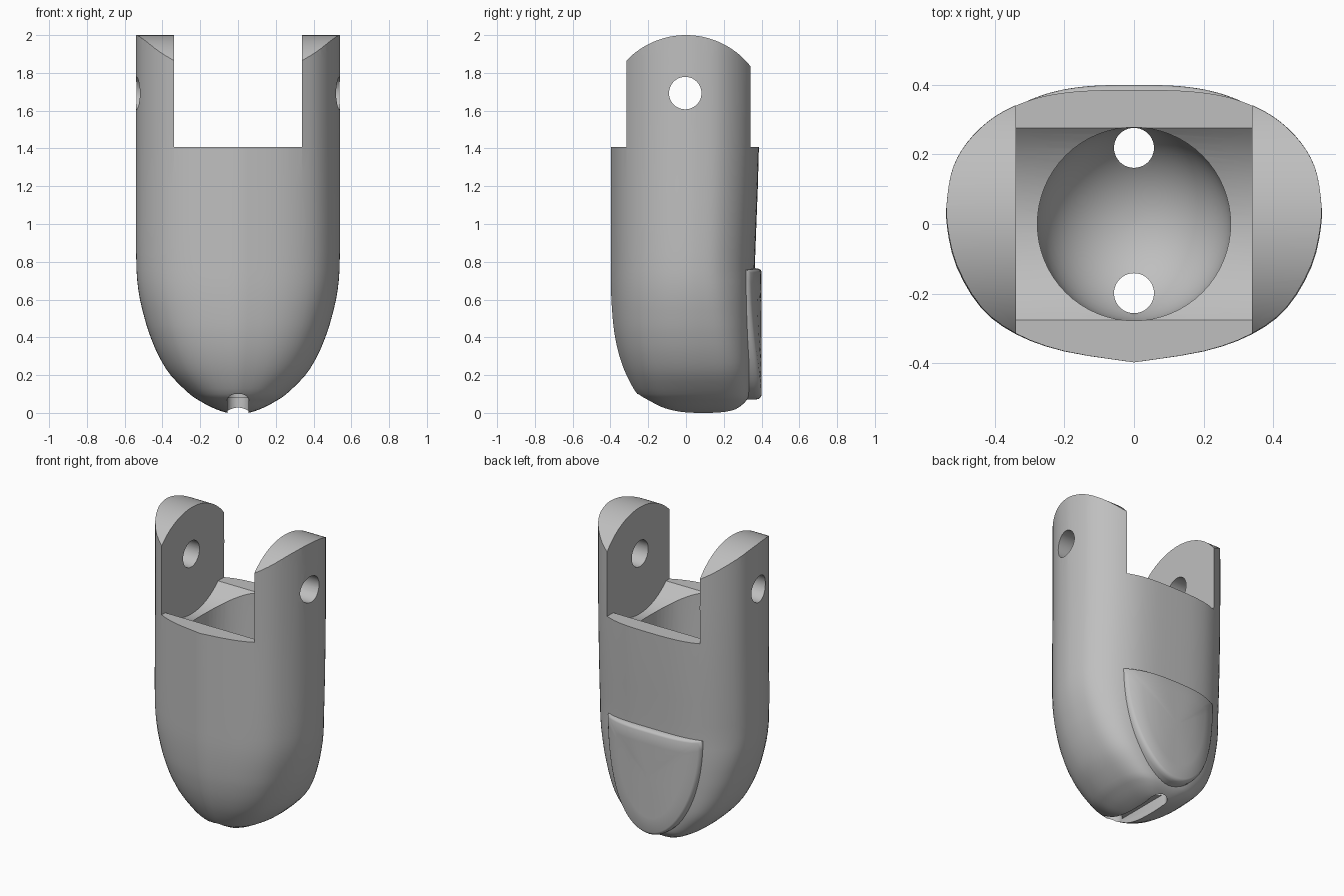
import bpy, bmesh, math
from mathutils import Vector, Matrix

if "Cube" in bpy.data.objects:
    bpy.data.objects.remove(bpy.data.objects["Cube"])

grey = bpy.data.materials.new("plain grey")
grey.diffuse_color = (0.52, 0.52, 0.52, 1)
grey.use_nodes = True
grey.node_tree.nodes["Principled BSDF"].inputs["Base Color"].default_value = grey.diffuse_color


def make_object(name, bm):
    bmesh.ops.recalc_face_normals(bm, faces=bm.faces)
    me = bpy.data.meshes.new(name)
    bm.to_mesh(me)
    bm.free()
    me.materials.append(grey)
    ob = bpy.data.objects.new(name, me)
    bpy.context.collection.objects.link(ob)
    return ob


def loft(name, rings):
    """Skin a stack of closed rings and cap both ends."""
    bm = bmesh.new()
    vs = [[bm.verts.new(p) for p in r] for r in rings]
    n = len(vs[0])
    for a, b in zip(vs, vs[1:]):
        for i in range(n):
            j = (i + 1) % n
            bm.faces.new((a[i], a[j], b[j], b[i]))
    bm.faces.new(vs[0])
    bm.faces.new(vs[-1])
    return make_object(name, bm)


def smooth_path(pts, steps):
    """Catmull-Rom interpolation with doubled end points."""
    p = [Vector(q) for q in pts]
    p = [p[0]] + p + [p[-1]]
    out = []
    for a, b, c, d in zip(p, p[1:], p[2:], p[3:]):
        for k in range(steps):
            t = k / steps
            out.append(0.5 * (2*b + (c-a)*t + (2*a-5*b+4*c-d)*t*t + (3*b-a-3*c+d)*t**3))
    return out + [p[-1]]


def box(name, lo, hi):
    bm = bmesh.new()
    bmesh.ops.create_cube(bm, size=1)
    for v in bm.verts:
        v.co = [lo[i] + (v.co[i] + 0.5) * (hi[i] - lo[i]) for i in range(3)]
    return make_object(name, bm)


def cylinder(name, axis, radius, centre, length, sides=64):
    bm = bmesh.new()
    rot = Matrix.Rotation(math.pi / 2, 4, 'Y') if axis == 'X' else Matrix()
    bmesh.ops.create_cone(bm, cap_ends=True, segments=sides, radius1=radius, radius2=radius,
                          depth=length, matrix=Matrix.Translation(centre) @ rot)
    return make_object(name, bm)


def cut(target, cutter):
    mod = target.modifiers.new("cut", 'BOOLEAN')
    mod.operation, mod.solver, mod.object = 'DIFFERENCE', 'EXACT', cutter
    bpy.context.view_layer.objects.active = target
    bpy.ops.object.modifier_apply(modifier=mod.name)
    bpy.data.objects.remove(cutter)


def shade(ob, angle):
    bpy.ops.object.select_all(action='DESELECT')
    ob.select_set(True)
    bpy.context.view_layer.objects.active = ob
    bpy.ops.object.shade_smooth_by_angle(angle=math.radians(angle))


# Fingertip body: right half of the cross-section, front to back
half = smooth_path([(0, -.395), (.2, -.363), (.34, -.312), (.44, -.235), (.51, -.115), (.537, .0),
                    (.537, .08), (.52, .165), (.48, .235), (.42, .295), (.35, .337), (.27, .366),
                    (.18, .381), (.09, .386), (0, .387)], 3)
outline = list(half) + [Vector((-p.x, p.y)) for p in reversed(half[1:-1])]
# height, half width, front y, back y
levels = [(0, .055, -.04, .18), (.01, .09, -.085, .24), (.03, .14, -.145, .28), (.06, .195, -.2, .315),
          (.1, .255, -.258, .335), (.2, .355, -.315, .347), (.3, .417, -.352, .352),
          (.4, .46, -.375, .355), (.5, .492, -.388, .358), (.65, .525, -.397, .362),
          (.85, .537, -.398, .367), (1.41, .537, -.398, .386), (2.05, .537, -.398, .386)]
rings = []
for z, w, f, b in levels[:1] + [tuple(p) for p in smooth_path(levels, 3)][1:]:
    k = min(1, max(0, (.75 - z) / .5))         # squarer back near the tip
    ring = []
    for p in outline:
        v = (p.y + .004) / .391
        if v > 0:
            v += k * .6 * v * (1 - v)
        ring.append((p.x / .537 * w, (f + b) / 2 + v * (b - f) / 2, z))
    rings.append(ring)
body = loft("fingertip_body", rings)

# Rounded lug tops: remove everything above an arc running across y
arc = [(y, 1.564 + math.sqrt(.436**2 - y * y)) for y in [-.42 + .84 * i / 48 for i in range(49)]]
prof = arc + [(.6, arc[-1][1]), (.6, 2.3), (-.6, 2.3), (-.6, arc[0][1])]
cut(body, loft("lug_cutter", [[(x, y, z) for y, z in prof] for x in (-.8, .8)]))

# Hinge gap, round hinge recess and pin hole
cut(body, box("gap_cutter", (-.34, -.8, 1.408), (.34, .8, 2.4)))
cut(body, cylinder("recess_cutter", 'X', .395, (0, 0, 1.69), .68, 96))
cut(body, cylinder("pin_cutter", 'X', .086, (0, -.004, 1.693), 2, 48))

# Round-bottomed cavity
R, base = .278, .65
cav = [(R * math.cos(a), base - R * math.sin(a)) for a in [math.radians(88 - 8 * i) for i in range(11)]]
cav += [(R, base), (R, 1.5)]
cut(body, loft("cavity_cutter", [[(r * math.cos(t), r * math.sin(t), z)
                                  for t in [math.tau * i / 64 for i in range(64)]] for r, z in cav]))

# Cord holes and the groove joining them underneath
for y in (-.199, .219):
    cut(body, cylinder("cord_cutter", 'Z', .0575, (0, y, .25), .9, 40))
cut(body, box("groove_cutter", (-.055, -.2, -.2), (.055, .218, .08)))
shade(body, 28)

# Nail: half-ellipse plate with a curved face and rounded rim
edge = [(.35 * math.cos(a), .76 + .69 * math.sin(a)) for a in [-math.pi * i / 40 for i in range(41)]]
edge += [(-.35 + .7 * i / 16, .76 + .006 * math.sin(math.pi * i / 16)) for i in range(1, 16)]
nail_rings = []
for s, drop in [(1, None), (1, .035), (.99, .016), (.97, .005), (.94, 0), (.7, 0), (.4, 0), (.1, 0)]:
    ring = []
    for x, z in edge:
        x, z = x * s, .46 + (z - .46) * s
        ring.append((x, .29 if drop is None else .4 - 1.6 * abs(x)**3 - drop, z))
    nail_rings.append(ring)
nail = loft("nail", nail_rings)
shade(nail, 50)
